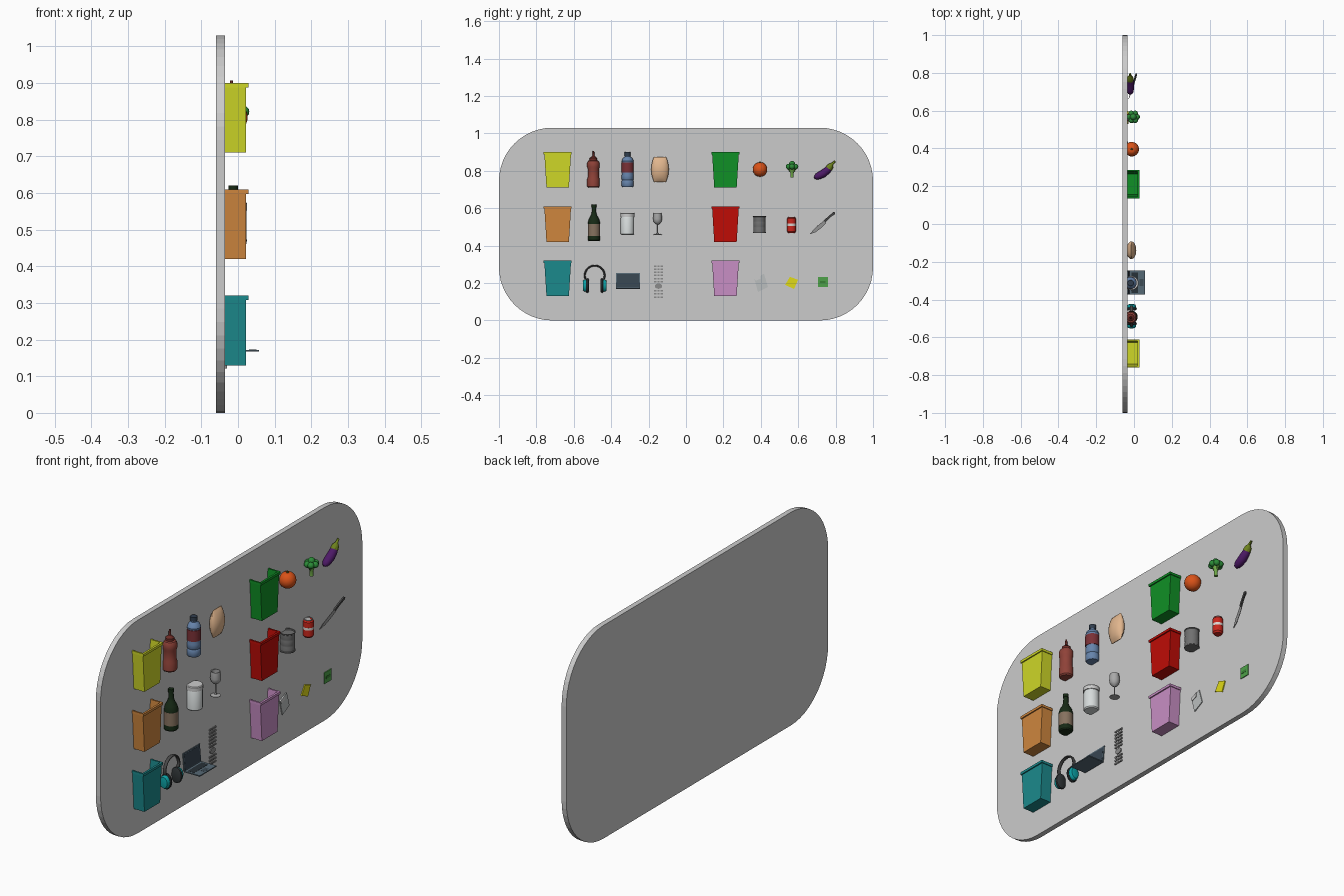
import bpy, bmesh, math
from mathutils import Matrix, Vector

if "Cube" in bpy.data.objects:
    bpy.data.objects.remove(bpy.data.objects["Cube"])

def rad(d): return math.radians(d)

def finish(name, bm, color=None, smooth=True):
    bmesh.ops.remove_doubles(bm, verts=bm.verts, dist=1e-6)
    bmesh.ops.recalc_face_normals(bm, faces=bm.faces)
    me = bpy.data.meshes.new(name)
    bm.to_mesh(me); bm.free()
    ob = bpy.data.objects.new(name, me)
    bpy.context.collection.objects.link(ob)
    if color is not None:
        m = bpy.data.materials.get("mat_" + color) or bpy.data.materials.new("mat_" + color)
        rgb = [(int(color[i:i + 2], 16) / 255) ** 2.2 for i in (0, 2, 4)]
        m.diffuse_color = (*rgb, 1)
        m.use_nodes = True
        m.node_tree.nodes["Principled BSDF"].inputs["Base Color"].default_value = m.diffuse_color
        me.materials.append(m)
    if smooth:
        bpy.ops.object.select_all(action='DESELECT')
        ob.select_set(True)
        bpy.context.view_layer.objects.active = ob
        bpy.ops.object.shade_smooth_by_angle(angle=rad(35))
    return ob

def loft(name, color, rings, closed=True, caps=True, smooth=True):
    bm = bmesh.new()
    rows = [[bm.verts.new(p) for p in r] for r in rings]
    n = len(rows[0])
    for a, b in zip(rows, rows[1:]):
        for i in range(n if closed else n - 1):
            j = (i + 1) % n
            bm.faces.new((a[i], a[j], b[j], b[i]))
    if caps:
        bm.faces.new(rows[0]); bm.faces.new(rows[-1])
    return finish(name, bm, color, smooth)

def circle(n): return [2 * math.pi * i / n for i in range(n)]

def lathe(name, color, prof, y, x, n=20):
    return loft(name, color, [[(x + r * math.cos(a), y + r * math.sin(a), z) for a in circle(n)]
                              for r, z in prof])

def tube(name, color, pts, x, xs=1, n=12):
    """Tube through (y, z, radius) points lying in the board plane."""
    rings = []
    for i, (y, z, r) in enumerate(pts):
        p, q = pts[max(i - 1, 0)], pts[min(i + 1, len(pts) - 1)]
        t = Vector((q[0] - p[0], q[1] - p[1])).normalized()
        rings.append([(x + xs * r * math.sin(a), y - t.y * r * math.cos(a),
                       z + t.x * r * math.cos(a)) for a in circle(n)])
    return loft(name, color, rings)

def prism(name, color, pts, x0, x1, mat=Matrix()):
    return loft(name, color, [[mat @ Vector((x, y, z)) for y, z in pts] for x in (x0, x1)], smooth=False)

def box(name, color, c, s, mat=Matrix()):
    y, z, h, v = c[1], c[2], s[1] / 2, s[2] / 2
    return prism(name, color, [(y - h, z - v), (y + h, z - v), (y + h, z + v), (y - h, z + v)],
                 c[0] - s[0] / 2, c[0] + s[0] / 2, mat)

# Backing board with rounded corners
R, pts = 0.285, []
for cy, cz, a0 in ((1 - R, 1.03 - R, 0), (R - 1, 1.03 - R, 90), (R - 1, R, 180), (1 - R, R, 270)):
    pts += [(cy + R * math.cos(rad(a0 + 7.5 * k)), cz + R * math.sin(rad(a0 + 7.5 * k))) for k in range(13)]
prism("board", None, pts, -0.06, -0.035)

# Open half bins against the board
def bin_(name, color, y, z):
    levels = ((.055, .018, .004), (.068, .018, .176), (.06, .022, 0), (.071, .022, .178),
              (.075, .028, .178), (.075, .028, .19), (.067, .018, .19), (.055, .018, .005))
    rings = [[(-.036, y - w, z + h), (f, y - w, z + h), (f, y + w, z + h), (-.036, y + w, z + h)]
             for w, f, h in levels[2:]]
    loft(name, color, rings, closed=False, smooth=False)

for name, col, y, z in (("yellow_bin", "CDD62C", -.686, .71), ("orange_bin", "CD8540", -.686, .42),
                        ("teal_bin", "21888B", -.686, .13), ("green_bin", "178F2A", .211, .71),
                        ("red_bin", "BD140F", .211, .42), ("pink_bin", "C78DC3", .211, .13)):
    bin_(name, col, y, z)

# Plastic: squeeze bottle
X = -.018
lathe("squeeze_bottle", "8E443B", [(.028, .711), (.033, .717), (.033, .755), (.030, .765), (.030, .81),
      (.033, .82), (.033, .842), (.027, .853), (.018, .857)], -.495, X)
lathe("squeeze_cap", "6B2F2A", [(.02, .855), (.02, .868), (.012, .873), (.006, .88), (.004, .907)], -.495, X)
# Plastic: water bottle
lathe("water_bottle", "6683AA", [(.028, .713), (.032, .719), (.032, .745), (.029, .75), (.032, .755),
      (.032, .775), (.03, .785), (.03, .845), (.032, .852), (.026, .867), (.014, .876), (.014, .885)], -.312, X)
lathe("water_label", "7A3439", [(.0325, .79), (.0325, .843)], -.312, X)
lathe("water_cap", "34404F", [(.016, .88), (.016, .9)], -.312, X)
# Plastic: pillow shaped packet
rings = []
for k in range(13):
    v = -1 + k / 6
    w, d = .032 + .015 * (1 - v * v), .002 + .024 * (1 - v * v) ** .8
    rings.append([(-.014 + d * math.sin(a), -.139 + w * math.cos(a), .8075 + .067 * v) for a in circle(20)])
loft("packet", "E0B48C", rings)

# Glass: wine bottle
X = -.013
lathe("glass_bottle", "1D2E1C", [(.028, .425), (.032, .43), (.032, .525), (.027, .543), (.016, .562),
      (.012, .577), (.011, .604), (.013, .605), (.013, .62), (.009, .62)], -.492, X)
lathe("bottle_label", "85715F", [(.0328, .452), (.0328, .515)], -.492, X)
# Glass: jar
lathe("jar", "D6DBDB", [(.032, .457), (.036, .462), (.036, .548), (.033, .555)], -.313, X)
lathe("jar_lid", "C4C8C8", [(.038, .553), (.038, .571), (.035, .575)], -.313, X)
# Glass: stemmed glass
lathe("stem_glass", "A8A8A8", [(.023, .457), (.023, .459), (.006, .463), (.003, .47), (.003, .512),
      (.012, .517), (.021, .528), (.024, .543), (.021, .575), (.019, .575), (.022, .543), (.018, .528),
      (.006, .518)], -.152, X)

# Electronics: headphones
X = -.013
arc = [(-.488 + .053 * math.cos(rad(a)), .24 + .053 * math.sin(rad(a)), .0045) for a in range(-20, 201, 10)]
tube("headband", "4A4A4A", arc, X, 2)
for s in (-1, 1):
    for nm, col, prof in (("ear_cup", "14A0A4", [(.012, .064), (.022, .062), (.027, .054), (.027, .046)]),
                          ("ear_cushion", "33383A", [(.029, .046), (.032, .042), (.031, .034), (.022, .03)])):
        loft(nm, col, [[(X + r * .87 * math.cos(a), -.488 + s * o, .186 + r * 1.2 * math.sin(a))
                        for a in circle(20)] for r, o in prof])
# Electronics: laptop
box("laptop_base", "566874", (.016, -.31, .1695), (.082, .128, .005))
box("laptop_keys", "2C343A", (.003, -.31, .1723), (.034, .108, .001))
box("laptop_touchpad", "3F4C55", (.04, -.31, .1723), (.02, .036, .001))
lean = Matrix.Translation((-.026, -.31, .168)) @ Matrix.Rotation(rad(-5), 4, 'Y')
box("laptop_lid", "566874", (0, 0, .043), (.004, .128, .087), lean)
box("laptop_screen", "3A4752", (.0022, 0, .044), (.001, .116, .073), lean)
# Electronics: remote buttons
for r in range(11):
    for c in range(3):
        z = .29 - r * .0165
        if r in (6, 7):
            continue
        box("remote_button", "8A8A8A", (-.033, -.147 + (c - 1) * .018, z), (.006, .012, .008))
loft("remote_dial", "8A8A8A", [[(x, -.147 + .02 * math.cos(a), .183 + .014 * math.sin(a)) for a in circle(16)]
                              for x in (-.036, -.03)])

# Organic: orange
lathe("orange_fruit", "D9531E", [(.0385 * math.sin(rad(a)), .807 - .039 * math.cos(rad(a)))
      for a in range(2, 170, 12)] + [(.003, .842)], .396, -.012, 24)
lathe("orange_stem", "4A5A20", [(.006, .841), (.003, .85)], .396, -.012, 8)
# Organic: broccoli
X = -.004
tube("broccoli_stem", "6FA84A", [(.567, .763, .009), (.567, .785, .008), (.567, .80, .013), (.567, .82, .018)], X)
heads = [(0, 0, .836, .017)] + [(.02 * math.cos(a), .021 * math.sin(a), .822, .0155) for a in circle(6)]
for dx, dy, z, r in heads:
    bm = bmesh.new()
    bmesh.ops.create_icosphere(bm, subdivisions=2, radius=r, matrix=Matrix.Translation((X + dx, .567 + dy, z)))
    finish("broccoli_floret", bm, "2F8A3A")
for s in (-1, 1):
    tube("broccoli_branch", "6FA84A", [(.567, .787, .006), (.567 + s * .018, .812, .006)], X, n=8)
# Organic: eggplant
tube("eggplant", "4E1F66", [(.685, .768, .003), (.689, .767, .011), (.697, .768, .016), (.712, .774, .0195),
     (.735, .786, .021), (.757, .804, .019), (.772, .823, .015), (.778, .833, .008)], -.02, n=16)
tube("eggplant_cap", "6B7F22", [(.763, .811, .0188), (.774, .827, .0165), (.782, .837, .007), (.796, .851, .005)],
     -.02, n=10)

# Metal: tin can with recessed lid
lathe("tin_can", "707070", [(.035, .468), (.035, .472), (.033, .474), (.033, .495), (.032, .499), (.033, .503),
      (.033, .524), (.032, .528), (.033, .532), (.033, .553), (.035, .555), (.035, .559), (.032, .559),
      (.032, .552)], .393, -.01)
# Metal: drink can
lathe("drink_can", "C92B22", [(.018, .468), (.024, .476), (.024, .544), (.019, .551)], .564, X - .014)
lathe("drink_can_top", "B5B5B5", [(.0195, .55), (.0195, .554), (.017, .554), (.017, .551)], .564, X - .014)
lathe("drink_can_band", "DDD5D0", [(.0244, .506), (.0244, .518)], .564, X - .014)
# Metal: knife leaning outwards
K = Matrix.Translation((-.028, .663, .459)) @ Matrix.Rotation(rad(42), 4, 'X') @ Matrix.Rotation(rad(-13), 4, 'Z')
prism("knife_blade", "9A9A9A", [(0, .002), (.03, -.010), (.07, -.014), (.108, -.013), (.112, .006), (.04, .008)],
      -.001, .001, K)
prism("knife_handle", "4C4C4C", [(.108, -.006), (.15, -.004), (.176, -.008), (.183, -.002), (.178, .006),
      (.108, .007)], -.004, .004, K)

# Paper: tilted sheets
prism("white_sheet", "B9BDBD", [(.364, .227), (.417, .249), (.438, .179), (.385, .152)], -.036, -.031)
prism("sheet_fold", "CDD1D1", [(.364, .227), (.400, .242), (.398, .222), (.372, .212)], -.031, -.028)
prism("yellow_note", "E0DA1E", [(.556, .233), (.599, .217), (.578, .168), (.53, .19)], -.036, -.030)
prism("green_note", "4FA04A", [(.706, .233), (.759, .233), (.759, .179), (.706, .179)], -.036, -.031)
box("note_stripe", "3B8038", (-.0305, .732, .206), (.002, .03, .012))
